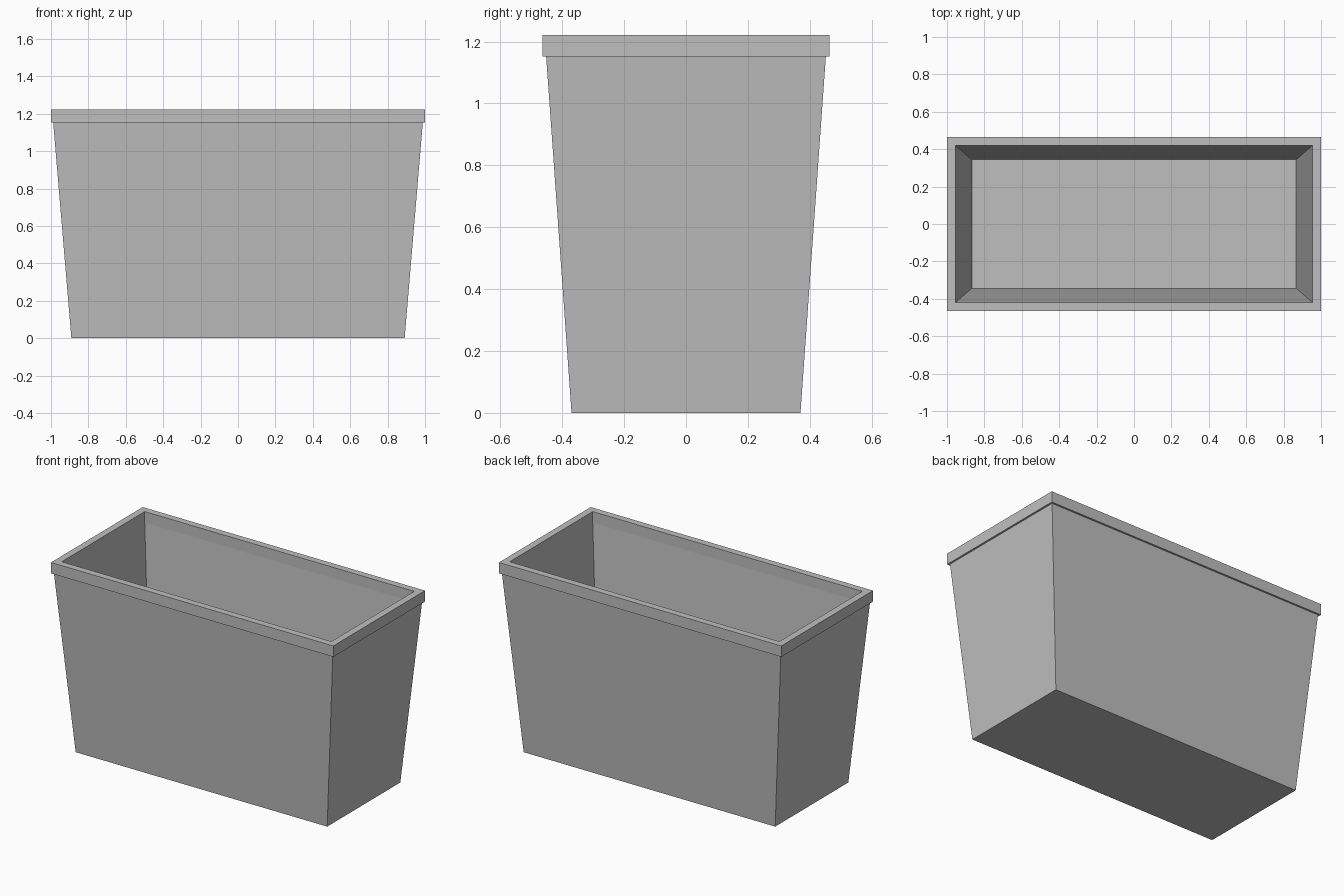
import bpy
import bmesh

cube = bpy.data.objects.get("Cube")
if cube:
    bpy.data.objects.remove(cube, do_unlink=True)

# Single plain grey
grey = bpy.data.materials.new("plain_grey")
grey.use_nodes = True
colour = (0.52, 0.52, 0.52, 1)
grey.diffuse_color = colour
grey.node_tree.nodes["Principled BSDF"].inputs["Base Color"].default_value = colour


def rectangular_shell(name, sections):
    """Join stacked rectangles (half width, half depth, height), capping both ends."""
    bm = bmesh.new()
    rings = [[bm.verts.new((sx * hx, sy * hy, z))
              for sx, sy in ((-1, -1), (1, -1), (1, 1), (-1, 1))]
             for hx, hy, z in sections]
    for low, high in zip(rings, rings[1:]):
        for i in range(4):
            j = (i + 1) % 4
            bm.faces.new((low[i], low[j], high[j], high[i]))
    bm.faces.new(rings[0][::-1])
    bm.faces.new(rings[-1])
    bmesh.ops.recalc_face_normals(bm, faces=bm.faces)
    mesh = bpy.data.meshes.new(name)
    bm.to_mesh(mesh)
    bm.free()
    mesh.materials.append(grey)
    obj = bpy.data.objects.new(name, mesh)
    bpy.context.collection.objects.link(obj)
    return obj


# Tapered planter: outer wall, overhanging rim, inner wall, floor
rectangular_shell("planter_box", [
    (0.891, 0.370, 0.0),
    (0.988, 0.452, 1.152),
    (1.0, 0.464, 1.152),
    (1.0, 0.464, 1.222),
    (0.955, 0.42, 1.222),
    (0.955, 0.42, 1.152),
    (0.867, 0.344, 0.07),
])
